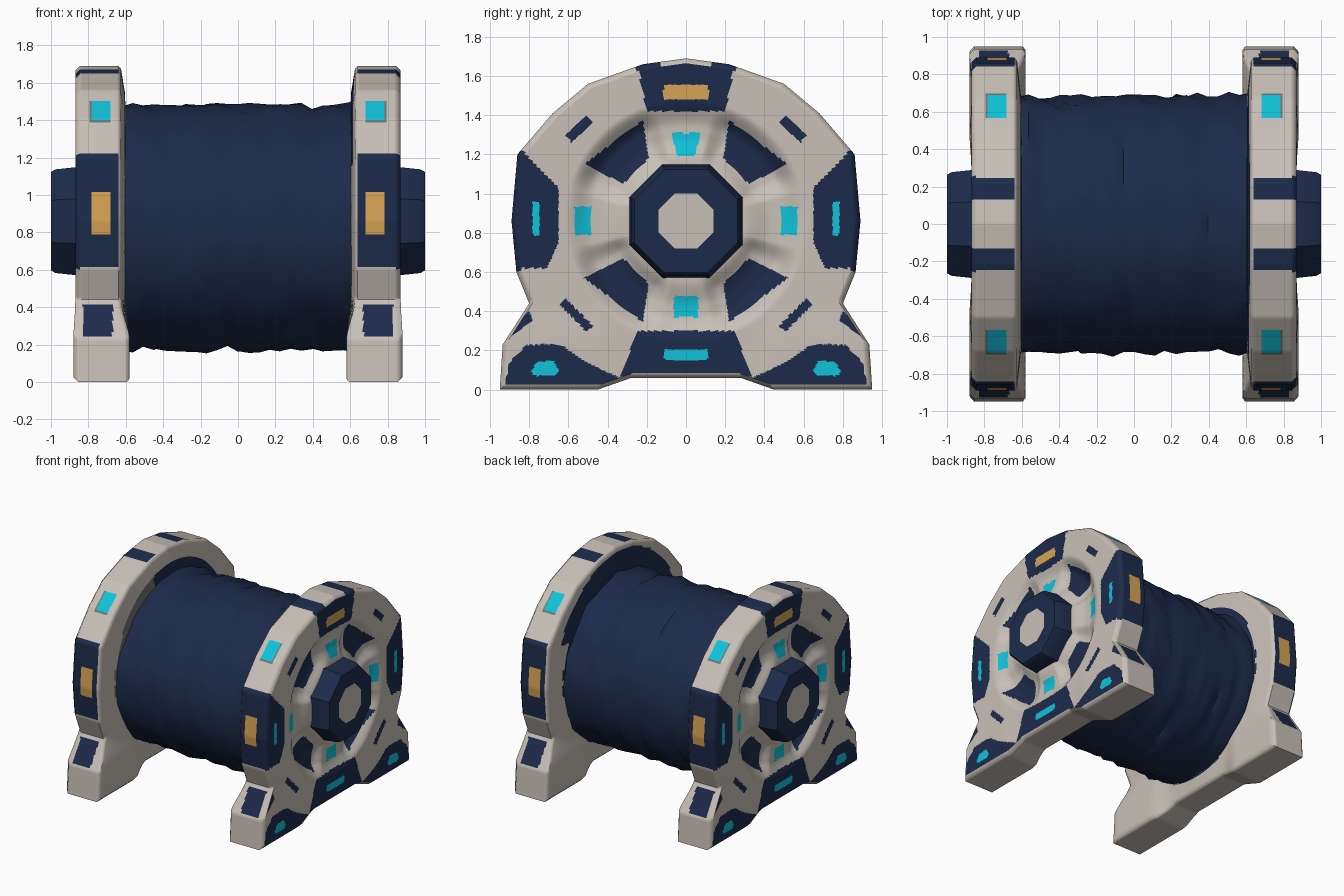
import bpy, bmesh, math, random
from mathutils import Vector

if "Cube" in bpy.data.objects:
    bpy.data.objects.remove(bpy.data.objects["Cube"])

random.seed(4)
CZ = 0.86  # axle height


def material(name, rgb):
    m = bpy.data.materials.new(name)
    m.diffuse_color = (*rgb, 1)
    m.use_nodes = True
    m.node_tree.nodes["Principled BSDF"].inputs["Base Color"].default_value = m.diffuse_color
    return m


MATS = [material("warm_white", (0.58, 0.53, 0.475)),
        material("navy", (0.012, 0.024, 0.07)),
        material("cyan", (0.005, 0.54, 0.70)),
        material("amber", (0.68, 0.37, 0.09)),
        material("grey", (0.17, 0.17, 0.17))]
WHITE, NAVY, CYAN, AMBER, GREY = range(5)


def finish(name, bm, angle):
    bmesh.ops.recalc_face_normals(bm, faces=bm.faces)
    me = bpy.data.meshes.new(name)
    bm.to_mesh(me)
    bm.free()
    for m in MATS:
        me.materials.append(m)
    ob = bpy.data.objects.new(name, me)
    bpy.context.collection.objects.link(ob)
    bpy.ops.object.select_all(action='DESELECT')
    ob.select_set(True)
    bpy.context.view_layer.objects.active = ob
    bpy.ops.object.shade_smooth_by_angle(angle=math.radians(angle))
    return ob


def bridge(bm, a, b):
    n = len(a)
    return [bm.faces.new((a[i], a[(i + 1) % n], b[(i + 1) % n], b[i])) for i in range(n)]


def inside(p, poly):
    hit = False
    for (x1, y1), (x2, y2) in zip(poly, poly[1:] + poly[:1]):
        if (y1 > p[1]) != (y2 > p[1]) and p[0] < (x2 - x1) * (p[1] - y1) / (y2 - y1) + x1:
            hit = not hit
    return hit


def near_line(p, a, b, w):
    p, a, b = Vector(p), Vector(a), Vector(b)
    t = (p - a).dot(b - a) / (b - a).length_squared
    return 0 <= t <= 1 and (p - a - t * (b - a)).length < w


def lerp(a, b, t):
    return a + (b - a) * t


def step(a, b, v):
    t = min(1, max(0, (v - a) / (b - a)))
    return t * t * (3 - 2 * t)


# Flange outline with feet, right half, top to bottom
HALF = [(0, 1.69), (0.22, 1.66), (0.50, 1.56), (0.68, 1.41), (0.86, 1.20), (0.89, 0.86),
        (0.865, 0.6), (0.80, 0.44), (0.935, 0.23), (0.95, 0), (0.45, 0), (0.28, 0.06), (0, 0.06)]
CORNERS = HALF + [(-y, z) for y, z in HALF[-2:0:-1]]
OUTLINE = []
for a, b in zip(CORNERS, CORNERS[1:] + CORNERS[:1]):
    a, b = Vector(a), Vector(b)
    n = max(1, round((b - a).length / 0.0145))
    OUTLINE += [a.lerp(b, i / n) for i in range(n)]

WINDOW = [(0.52, 0.29), (0.22, 0.515), (0.19, 0.32), (0.32, 0.19)]
SIDE_PANEL = [(0.65, 0.17), (0.82, 0.34), (0.95, 0.34), (0.95, -0.24), (0.71, -0.24), (0.65, -0.11)]
FOOT_PANEL = [(0.93, 0.0), (0.90, 0.14), (0.81, 0.23), (0.64, 0.23), (0.51, 0.14), (0.34, 0.06), (0.45, 0.0)]
FOOT_LIGHT = [(0.79, 0.10), (0.755, 0.145), (0.675, 0.145), (0.65, 0.10), (0.67, 0.07), (0.77, 0.07)]
FOOT_WEDGE = [(0.78, 0.35), (0.80, 0.40), (0.95, 0.28), (0.90, 0.27)]


def paint_face(y, z):
    """Colours of the outward face"""
    y, d = abs(y), z - CZ
    if y < 0.115 and 1.48 < z < 1.555:
        return AMBER
    if (y < 0.11 and 0.15 < z < 0.205) or (0.748 < y < 0.783 and 0.79 < z < 0.96):
        return CYAN
    if inside((y, z), FOOT_LIGHT):
        return CYAN
    if 1.195 < z < 1.31 and y < 0.045 + (z - 1.195) * 0.28:  # spoke lights
        return CYAN
    if (y < 0.062 and 0.37 < z < 0.475) or (0.485 < y < 0.57 and 0.79 < z < 0.935):
        return CYAN
    if (y < 0.20 + (d - 0.56) * 0.2 and d > 0.56) or (y < 0.25 + (-0.56 - d) * 0.35 and d < -0.56):
        return NAVY
    if any(inside(p, poly) for p, poly in (((y, d), SIDE_PANEL), ((y, abs(d)), WINDOW),
                                           ((y, z), FOOT_PANEL), ((y, z), FOOT_WEDGE))):
        return NAVY
    if near_line((y, z), (0.6, 1.28), (0.49, 1.38), 0.024) or near_line((y, z), (0.63, 0.45), (0.49, 0.31), 0.022):
        return NAVY
    return WHITE


def paint_edge(x, y, z):
    """Colours around the rolling edge"""
    y = abs(y)
    if y > 0.78 and 0.61 < z < 1.22:
        return AMBER if 0.685 < x < 0.785 and 0.79 < z < 1.02 else NAVY
    if 0.5 < y < 0.75 and 1.39 < z < 1.505 and 0.685 < x < 0.79:
        return CYAN if 1.40 < z < 1.50 and x < 0.78 else GREY
    if (0.13 < y < 0.25 and z > 1.6) or (y > 0.78 and 0.24 < z < 0.42 and 0.67 < x < 0.83):
        return NAVY
    return WHITE


def paint_back(s, y, z):
    """Colours of the face towards the drum"""
    r = math.hypot(y, z - CZ)
    if s > 0 and z > CZ + 0.3 and r < 0.78:
        return NAVY
    if r < 0.70:
        return GREY if y < -0.2 else NAVY
    return WHITE


ROWS = ([("hub", i / 36) for i in range(36)] + [("face", i / 48) for i in range(49)]
        + [("edge", i / 20) for i in range(21)] + [("back", i / 9) for i in range(10)] + [("core", 1)])


def flange_point(zone, t, p):
    v = p - Vector((0, CZ))
    L = v.length
    u = v / L
    if zone == "hub":  # shallow dish rising to the hub, with deeper windows
        r = lerp(0.25, 0.62, t)
        x = 0.87 - 0.04 * step(0.62, 0.48, r) + 0.03 * step(0.44, 0.3, r)
        x -= 0.035 * step(0.45, 0.8, abs(2 * u.x * u.y)) * step(0.62, 0.5, r) * step(0.27, 0.38, r)
    elif zone == "face":
        r, x = lerp(0.62, L * 0.97, t), 0.87
    elif zone == "edge":
        r, x = L, lerp(0.845, 0.64, t)
    elif zone == "back":
        r, x = lerp(L * 0.98, 0.69, t), lerp(0.625, 0.605, t)
    else:
        r, x = 0.58, 0.60
    q = u * r
    y, z = q.x, q.y + CZ
    foot = step(0.44, 0.22, z) * step(0.3, 0.5, abs(y))
    if zone == "edge":
        x += foot * lerp(0.01, -0.045, t)
    elif zone == "face":
        x += 0.01 * foot
    elif zone == "back":
        x = lerp(x, 0.58, foot)
    return x, y, z


def build_flange(name, s):
    bm = bmesh.new()
    prev = None
    for zone, t in ROWS:
        ring = []
        for p in OUTLINE:
            x, y, z = flange_point(zone, t, p)
            ring.append(bm.verts.new((s * x, y, z)))
        if prev:
            for f in bridge(bm, prev, ring):
                c = f.calc_center_median()
                if zone in ("hub", "face"):
                    f.material_index = paint_face(c.y, c.z)
                elif zone == "edge":
                    f.material_index = paint_edge(abs(c.x), c.y, c.z)
                else:
                    f.material_index = paint_back(s, c.y, c.z)
        else:
            bm.faces.new(ring)
        prev = ring
    bm.faces.new(prev)
    finish(name, bm, 50)


def lathe_x(bm, profile, n, s=1, offset=0.5):
    rings = [[bm.verts.new((s * x, r * math.cos((i + offset) * math.tau / n),
                            CZ + r * math.sin((i + offset) * math.tau / n))) for i in range(n)]
             for x, r in profile]
    for a, b in zip(rings, rings[1:]):
        bridge(bm, a, b)
    bm.faces.new(rings[0])
    return bm.faces.new(rings[-1])


# Flanges and octagonal axle hubs
for side, s in (("right", 1), ("left", -1)):
    build_flange(side + "_flange", s)
    bm = bmesh.new()
    cap = lathe_x(bm, [(0.78, 0.318), (0.87, 0.312), (0.975, 0.30), (1.0, 0.285), (1.0, 0.152)], 8, s)
    for f in bm.faces:
        f.material_index = NAVY
    cap.material_index = WHITE
    finish(side + "_hub", bm, 30)

# Drum wound with uneven cable
bm = bmesh.new()
N, M = 32, 22
rings = []
for j in range(M + 1):
    x = lerp(-0.62, 0.62, j / M)
    wave = random.uniform(-0.01, 0.01)
    ring = []
    for i in range(N):
        r = 0.67 + wave + random.uniform(-0.014, 0.02)
        a = i * math.tau / N
        ring.append(bm.verts.new((x, 1.015 * r * math.cos(a), 0.825 + 0.975 * r * math.sin(a))))
    rings.append(ring)
for a, b in zip(rings, rings[1:]):
    bridge(bm, a, b)
bm.faces.new(rings[0])
bm.faces.new(rings[-1])
for f in bm.faces:
    f.material_index = NAVY
finish("cable_drum", bm, 45)
